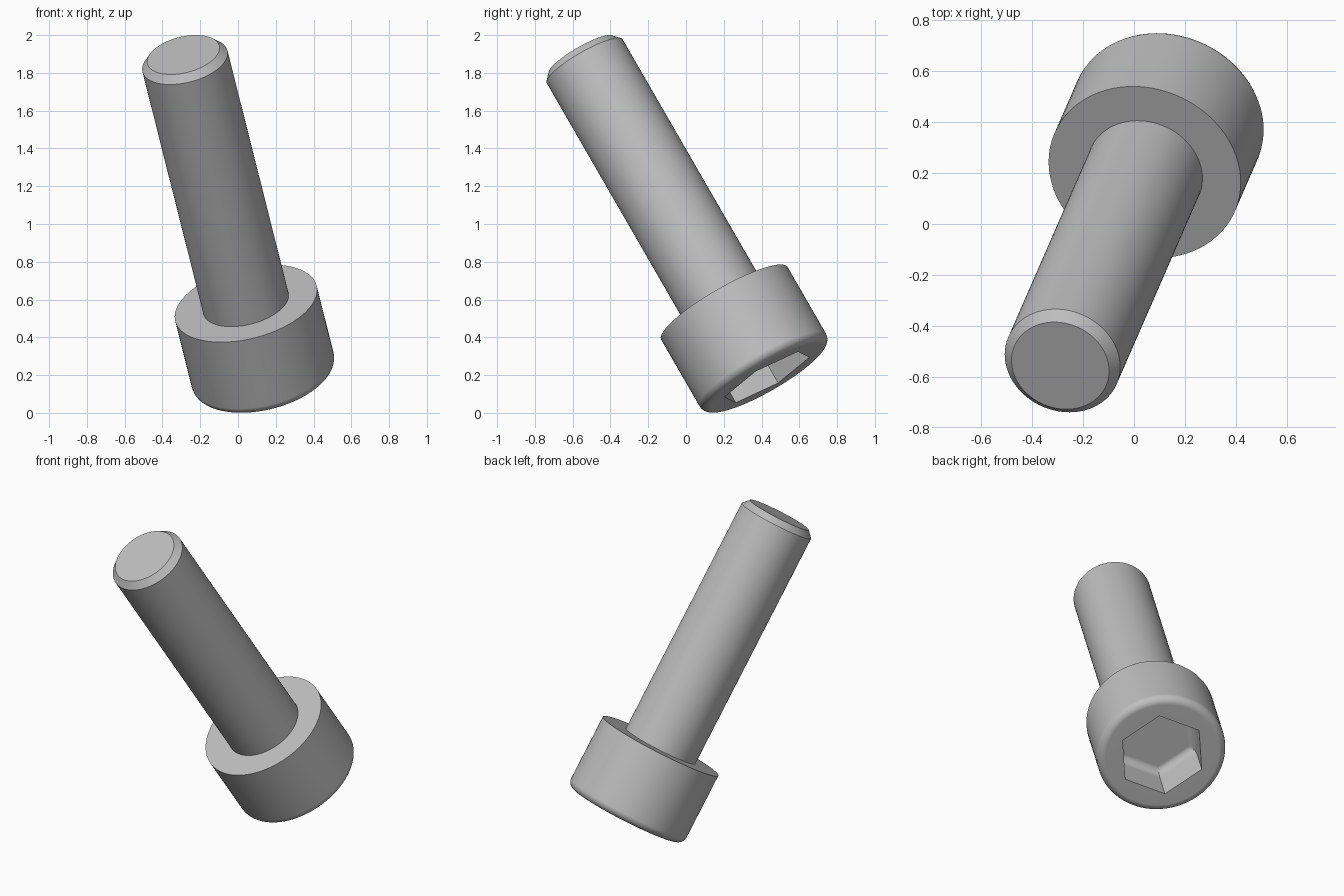
import bpy, bmesh, math
from mathutils import Matrix, Vector

cube = bpy.data.objects.get("Cube")
if cube:
    bpy.data.objects.remove(cube, do_unlink=True)

SEG = 96                      # points per ring, a multiple of six
SHANK_R, SHANK_LEN = 0.232, 1.555
TIP_R, TIP_CHAMFER = 0.196, 0.04
HEAD_R, HEAD_H, HEAD_FILLET = 0.386, 0.462, 0.046
HEX_R, HEX_DEPTH, HEX_FILLET = 0.266, 0.25, 0.05

steel = bpy.data.materials.new("plain grey steel")
steel.use_nodes = True
grey = (0.52, 0.52, 0.52, 1)
steel.diffuse_color = grey
steel.node_tree.nodes["Principled BSDF"].inputs["Base Color"].default_value = grey

# Leaning pose: local z runs from the head to the tip, local x to a socket corner
axis = Vector((-0.213, -0.488, 0.846)).normalized()
side = Vector((-0.0985, 0.225, 0.105))
side = (side - axis * side.dot(axis)).normalized()
pose = Matrix((side, axis.cross(side), axis)).transposed().to_4x4()
pose.translation = (0.042, 0.203, 0.58)


def circle(radius, z):
    return [Vector((radius * math.cos(a), radius * math.sin(a), z))
            for a in (math.tau * i / SEG for i in range(SEG))]


def hexagon(radius, z):
    per = SEG // 6
    corners = [Vector((radius * math.cos(math.pi * k / 3),
                       radius * math.sin(math.pi * k / 3), z)) for k in range(7)]
    return [corners[i // per].lerp(corners[i // per + 1], i % per / per)
            for i in range(SEG)]


def loft(name, rings):
    """Skin a list of rings and cap the last one."""
    bm = bmesh.new()
    loops = [[bm.verts.new(p) for p in ring] for ring in rings]
    for a, b in zip(loops, loops[1:]):
        for i in range(SEG):
            j = (i + 1) % SEG
            bm.faces.new((a[i], a[j], b[j], b[i]))
    bm.faces.new(loops[-1])
    bm.transform(pose)
    mesh = bpy.data.meshes.new(name)
    bm.to_mesh(mesh)
    bm.free()
    mesh.materials.append(steel)
    obj = bpy.data.objects.new(name, mesh)
    bpy.context.collection.objects.link(obj)
    bpy.ops.object.select_all(action='DESELECT')
    obj.select_set(True)
    bpy.context.view_layer.objects.active = obj
    bpy.ops.object.shade_smooth_by_angle(angle=math.radians(35))
    weighted = obj.modifiers.new("flat face normals", 'WEIGHTED_NORMAL')
    weighted.keep_sharp = True
    return obj


# Shank with a chamfered tip
loft("shank", [circle(SHANK_R, 0),
               circle(SHANK_R, SHANK_LEN - TIP_CHAMFER),
               circle(TIP_R, SHANK_LEN)])

# Head: underside, wall, rounded rim, end face, then the hexagonal socket
quarter = [math.pi / 2 * k / 6 for k in range(7)]
head = [circle(SHANK_R, 0), circle(HEAD_R, 0)]
head += [circle(HEAD_R - HEAD_FILLET * (1 - math.cos(a)),
                -HEAD_H + HEAD_FILLET * (1 - math.sin(a))) for a in quarter]
head += [hexagon(HEX_R, -HEAD_H)]
floor = HEX_DEPTH - HEAD_H
head += [hexagon(HEX_R - HEX_FILLET * (1 - math.cos(a)),
                 floor - HEX_FILLET * (1 - math.sin(a))) for a in quarter]
# Wind from the socket floor outwards so the faces point out
head_obj = loft("socket_head", head)
for obj in (head_obj,):
    bm = bmesh.new()
    bm.from_mesh(obj.data)
    bmesh.ops.reverse_faces(bm, faces=bm.faces)
    # The cap shares the ring winding, so make it agree with its neighbours
    cap = max(bm.faces, key=lambda f: len(f.verts))
    cap.normal_update()
    if cap.normal.dot(axis) > 0:
        bmesh.ops.reverse_faces(bm, faces=[cap])
    bm.to_mesh(obj.data)
    bm.free()
